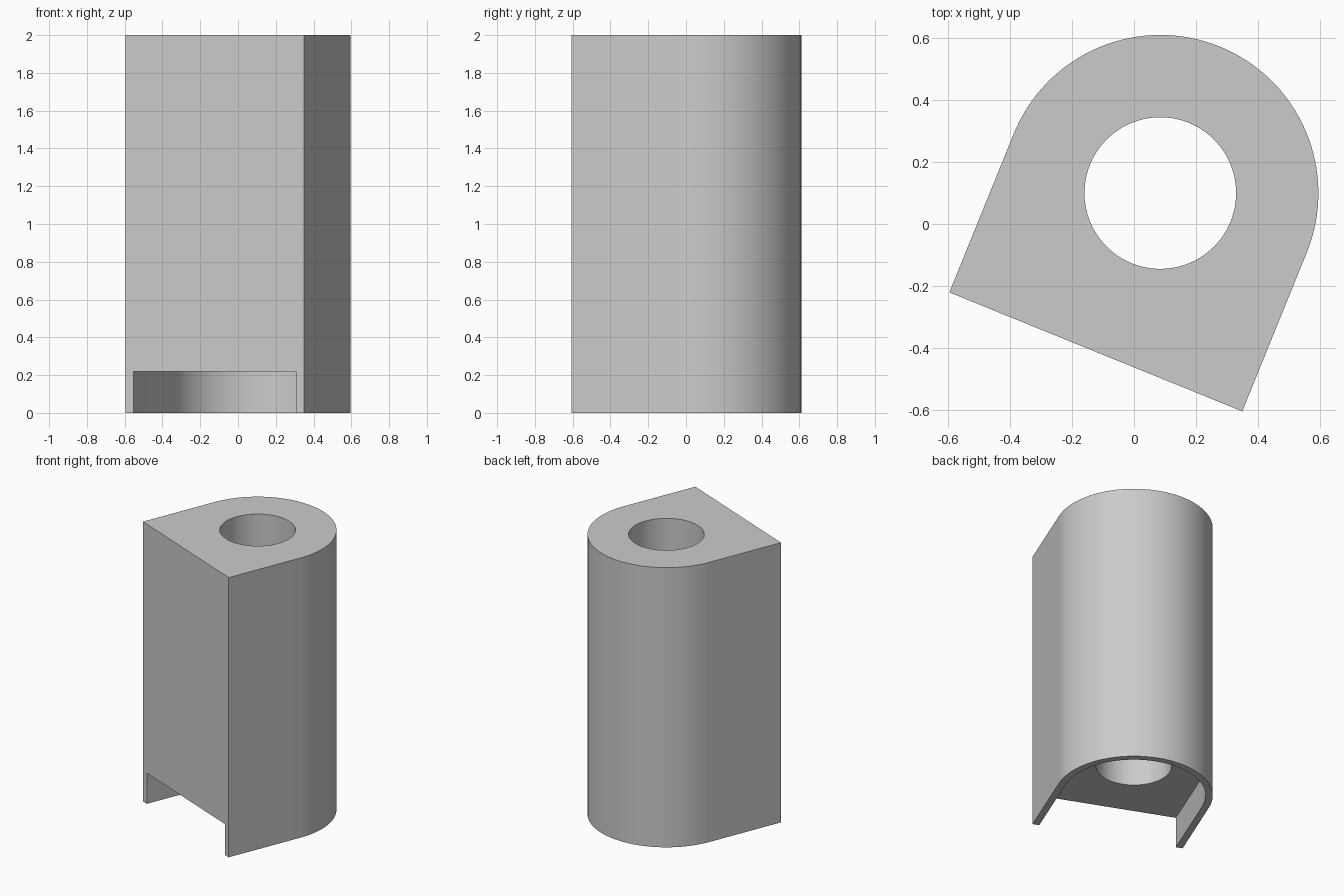
import bpy, bmesh, math

if "Cube" in bpy.data.objects:
    bpy.data.objects.remove(bpy.data.objects["Cube"], do_unlink=True)

CENTRE = (0.085, 0.10, 0.0)      # axis of the bore
TURN = math.radians(-22.1)       # flat face is turned about z
RADIUS, BORE, WALL = 0.511, 0.245, 0.046
FLAT, HEIGHT, RECESS = 0.554, 2.0, 0.22

grey = bpy.data.materials.new("light grey")
grey.use_nodes = True
colour = (0.6, 0.6, 0.6, 1.0)
grey.diffuse_color = colour
grey.node_tree.nodes["Principled BSDF"].inputs["Base Color"].default_value = colour


def arc(radius, sweep, steps):
    return [(radius * math.cos(sweep * i / steps), radius * math.sin(sweep * i / steps))
            for i in range(steps + 1)]


def arch(radius, depth):
    """Half circle with straight legs running to a flat front."""
    return [(radius, -depth)] + arc(radius, math.pi, 64) + [(-radius, -depth)]


def prism(name, outline, bottom, top):
    bm = bmesh.new()
    face = bm.faces.new([bm.verts.new((x, y, bottom)) for x, y in outline])
    new = bmesh.ops.extrude_face_region(bm, geom=[face])["geom"]
    bmesh.ops.translate(bm, vec=(0, 0, top - bottom),
                        verts=[g for g in new if isinstance(g, bmesh.types.BMVert)])
    bmesh.ops.recalc_face_normals(bm, faces=bm.faces)
    mesh = bpy.data.meshes.new(name)
    bm.to_mesh(mesh)
    bm.free()
    mesh.materials.append(grey)
    obj = bpy.data.objects.new(name, mesh)
    bpy.context.collection.objects.link(obj)
    obj.location = CENTRE
    obj.rotation_euler.z = TURN
    return obj


# Solid body, then the bore and the open recess underneath
body = prism("arched_block", arch(RADIUS, FLAT), 0, HEIGHT)
cutters = [
    prism("recess_cutter", arch(RADIUS - WALL, FLAT + 0.1), -0.1, RECESS),
    prism("bore_cutter", arc(BORE, math.tau, 96)[:-1], -0.2, HEIGHT + 0.1),
]
bpy.context.view_layer.update()
bpy.ops.object.select_all(action="DESELECT")
body.select_set(True)
bpy.context.view_layer.objects.active = body
for cutter in cutters:
    cutter.hide_render = True
    cut = body.modifiers.new(cutter.name, "BOOLEAN")
    cut.operation = "DIFFERENCE"
    cut.solver = "EXACT"
    cut.object = cutter
    bpy.ops.object.modifier_apply(modifier=cut.name)
    bpy.data.objects.remove(cutter, do_unlink=True)

# Smooth curved walls, crisp edges
bpy.ops.object.shade_smooth_by_angle(angle=math.radians(30))
